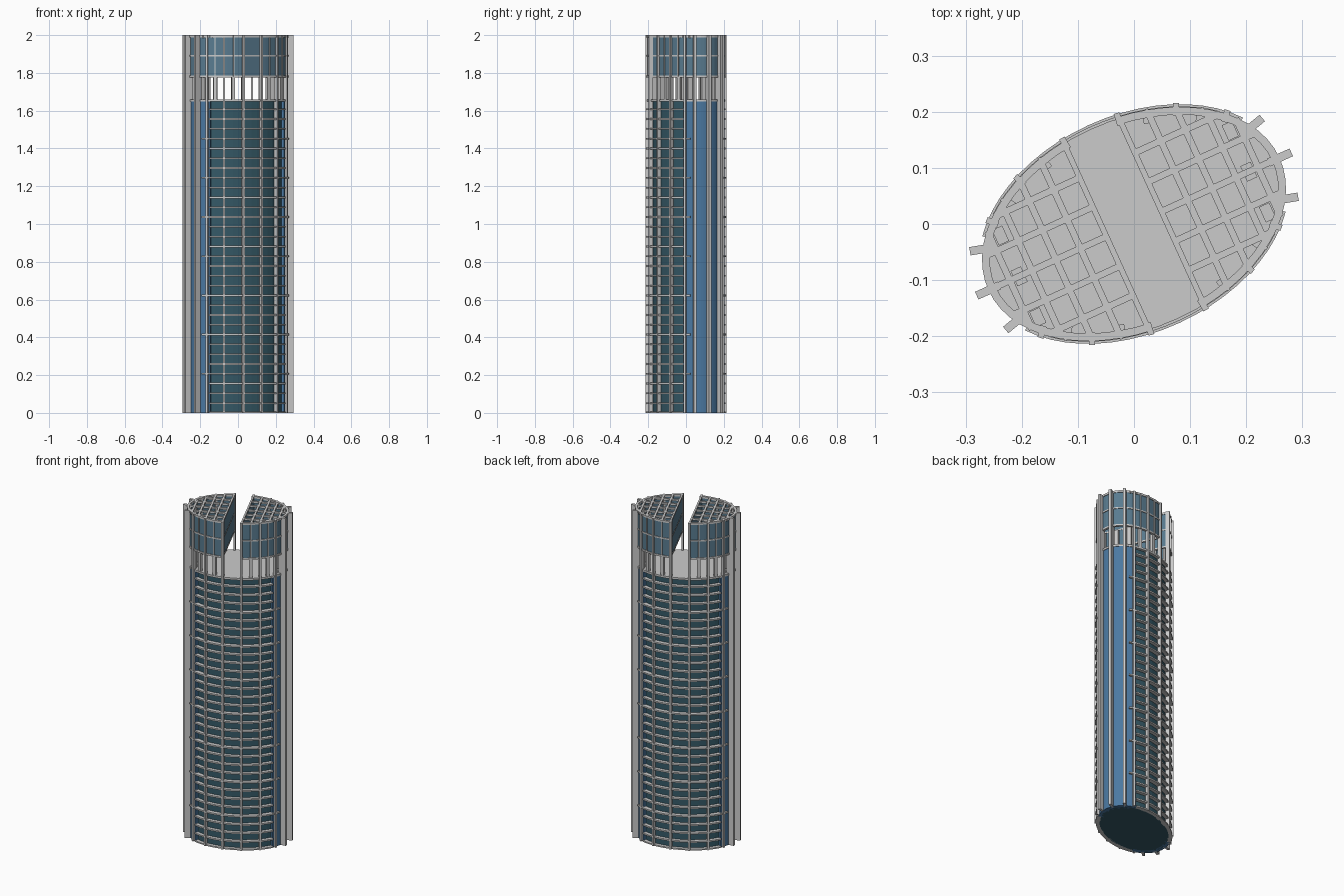
import bpy, bmesh, math
from mathutils import Matrix, Vector

if "Cube" in bpy.data.objects:
    bpy.data.objects.remove(bpy.data.objects["Cube"])

A, B = 0.286, 0.190            # plan ellipse half-axes
GAP = 0.05                     # half-width of the slot through the crown
ROOF, CROWN, TOP = 1.66, 1.78, 2.0
STEP = ROOF / 32
TURN = Matrix.Rotation(math.radians(24.5), 4, 'Z')
parts = {}


def material(name, rgb):
    m = bpy.data.materials.new(name)
    m.diffuse_color = (*rgb, 1)
    m.use_nodes = True
    m.node_tree.nodes["Principled BSDF"].inputs["Base Color"].default_value = m.diffuse_color
    return m


TEAL = material("teal_glass", (0.035, 0.10, 0.135))
BLUE = material("blue_glass", (0.07, 0.19, 0.36))
PALE = material("crown_glass", (0.10, 0.20, 0.28))


def part(name, mat=None):
    if name not in parts:
        parts[name] = (bmesh.new(), mat)
    return parts[name][0]


def prism(bm, pts, z0, z1):
    lo = [bm.verts.new((x, y, z0)) for x, y in pts]
    hi = [bm.verts.new((x, y, z1)) for x, y in pts]
    n = len(pts)
    bm.faces.new(lo[::-1])
    bm.faces.new(hi)
    for i in range(n):
        j = (i + 1) % n
        bm.faces.new((lo[i], lo[j], hi[j], hi[i]))


def arc(a, b, t0, t1, n=20):
    return [(a * math.cos(t0 + (t1 - t0) * i / n), b * math.sin(t0 + (t1 - t0) * i / n))
            for i in range(n + 1)]


def band(bm, a, b, w, t0, t1, z0, z1, n=20):
    # curved strip of width w, built from quad-topped cells sharing vertices
    o, k = arc(a, b, t0, t1, n), arc(a - w, b - w, t0, t1, n)
    rows = [[bm.verts.new((*p, z)) for p in c] for c, z in ((o, z0), (o, z1), (k, z1), (k, z0))]
    for r in range(4):
        p, q = rows[r], rows[(r + 1) % 4]
        for i in range(n):
            bm.faces.new((p[i], p[i + 1], q[i + 1], q[i]))
    for i in (0, n):
        bm.faces.new([r[i] for r in rows])


def box(bm, cx, cy, sx, sy, z0, z1, ang=0):
    c, s = math.cos(ang), math.sin(ang)
    prism(bm, [(cx + x * c - y * s, cy + x * s + y * c) for x, y in
               ((-sx / 2, -sy / 2), (sx / 2, -sy / 2), (sx / 2, sy / 2), (-sx / 2, sy / 2))], z0, z1)


def on_ellipse(t, inset=0):
    n = Vector((math.cos(t) / A, math.sin(t) / B)).normalized()
    p = Vector((A * math.cos(t), B * math.sin(t))) - n * inset
    return p.x, p.y, math.atan2(n.y, n.x)


PI = math.pi
T_GAP = math.acos(GAP / A)
T_SLAB = math.acos(0.222 / A)
T_LONG = math.acos(0.252 / A)

# recessed teal tower body
prism(part("tower_body", TEAL), arc(0.262, 0.170, 0, 2 * PI * 47 / 48, 47), 0, ROOF - 0.01)

# open terrace slab on top of the body
prism(part("terrace_slab"), arc(A - 0.004, B - 0.004, 0, 2 * PI * 47 / 48, 47), ROOF - 0.012, ROOF)

for side in (0, PI):
    # blue glass bays at the narrow ends
    band(part("end_glass", BLUE), A - 0.008, B - 0.008, 0.03, side - T_SLAB, side + T_SLAB, 0, ROOF - 0.012)

    # floor ledges on the long sides, every fourth one reaching further round
    for i in range(1, 32):
        t = T_LONG if i % 4 == 0 else T_SLAB
        out = 0.004 if i % 4 == 0 else 0
        z = i * STEP
        band(part("floor_ledges"), A + out, B + out, 0.026, side + t, side + PI - t, z - 0.005, z + 0.004)
    band(part("floor_ledges"), A, B, 0.026, side + T_SLAB, side + PI - T_SLAB, 0, 0.008)

    # crown half: curved glass and slot wall
    glass = part("crown_glass", PALE)
    band(glass, A - 0.005, B - 0.005, 0.006, side - T_GAP, side + T_GAP, CROWN, TOP - 0.004, 26)
    sg = 1 if side == 0 else -1
    chord = 2 * B * math.sqrt(1 - (GAP / A) ** 2)
    box(glass, sg * (GAP + 0.004), 0, 0.006, chord - 0.01, CROWN, TOP - 0.004)

    # crown rails and rim
    rails = part("crown_rails")
    for z0, z1, w in ((CROWN - 0.004, CROWN + 0.006, 0.014), (1.886, 1.894, 0.01), (TOP - 0.012, TOP, 0.014)):
        band(rails, A - 0.001, B - 0.001, w, side - T_GAP, side + T_GAP, z0, z1, 26)
        box(rails, sg * (GAP + 0.004), 0, 0.010, chord - 0.008, z0, z1)

    # roof lattice
    grid = part("roof_lattice")
    for u in (0.105, 0.153, 0.2, 0.243):
        box(grid, sg * u, 0, 0.012, 2 * (B - 0.008) * math.sqrt(1 - (u / A) ** 2), TOP - 0.014, TOP - 0.001)
    for v in (-0.115, -0.058, 0, 0.058, 0.115):
        e = (A - 0.008) * math.sqrt(1 - (v / B) ** 2)
        box(grid, sg * (GAP + e) / 2, v, e - GAP, 0.012, TOP - 0.013, TOP - 0.002)

    # tall end fins
    for t in (-0.385, 0, 0.385):
        x, y, ang = on_ellipse(side + t)
        box(part("end_fins"), x, y, 0.044, 0.015, 0, TOP, math.atan2(y, x))

# full-height mullions on the long sides
for u in (GAP + 0.003, 0.155, 0.232):
    t = math.acos(u / A)
    for q in (t, -t, PI - t, PI + t):
        x, y, ang = on_ellipse(q, 0.005)
        box(part("mullions"), x, y, 0.022, 0.011, 0, TOP, ang)

# thin crown mullions between the main ones
for u in (0.105, 0.197):
    t = math.acos(u / A)
    for q in (t, -t, PI - t, PI + t):
        x, y, ang = on_ellipse(q, 0.004)
        box(part("crown_mullions"), x, y, 0.010, 0.006, CROWN, TOP, ang)
        # columns in the open terrace level
        x, y, ang = on_ellipse(q, 0.016)
        box(part("terrace_columns"), x, y, 0.018, 0.018, ROOF, CROWN, ang)
for sx in (-1, 1):
    for v in (-0.08, 0, 0.08):
        box(part("terrace_columns"), sx * 0.225, v, 0.02, 0.03, ROOF, CROWN)

# turn every part to the plan angle and make it an object
for name, (bm, mat) in parts.items():
    bmesh.ops.recalc_face_normals(bm, faces=bm.faces)
    bm.transform(TURN)
    me = bpy.data.meshes.new(name)
    bm.to_mesh(me)
    bm.free()
    if mat:
        me.materials.append(mat)
    bpy.context.collection.objects.link(bpy.data.objects.new(name, me))
